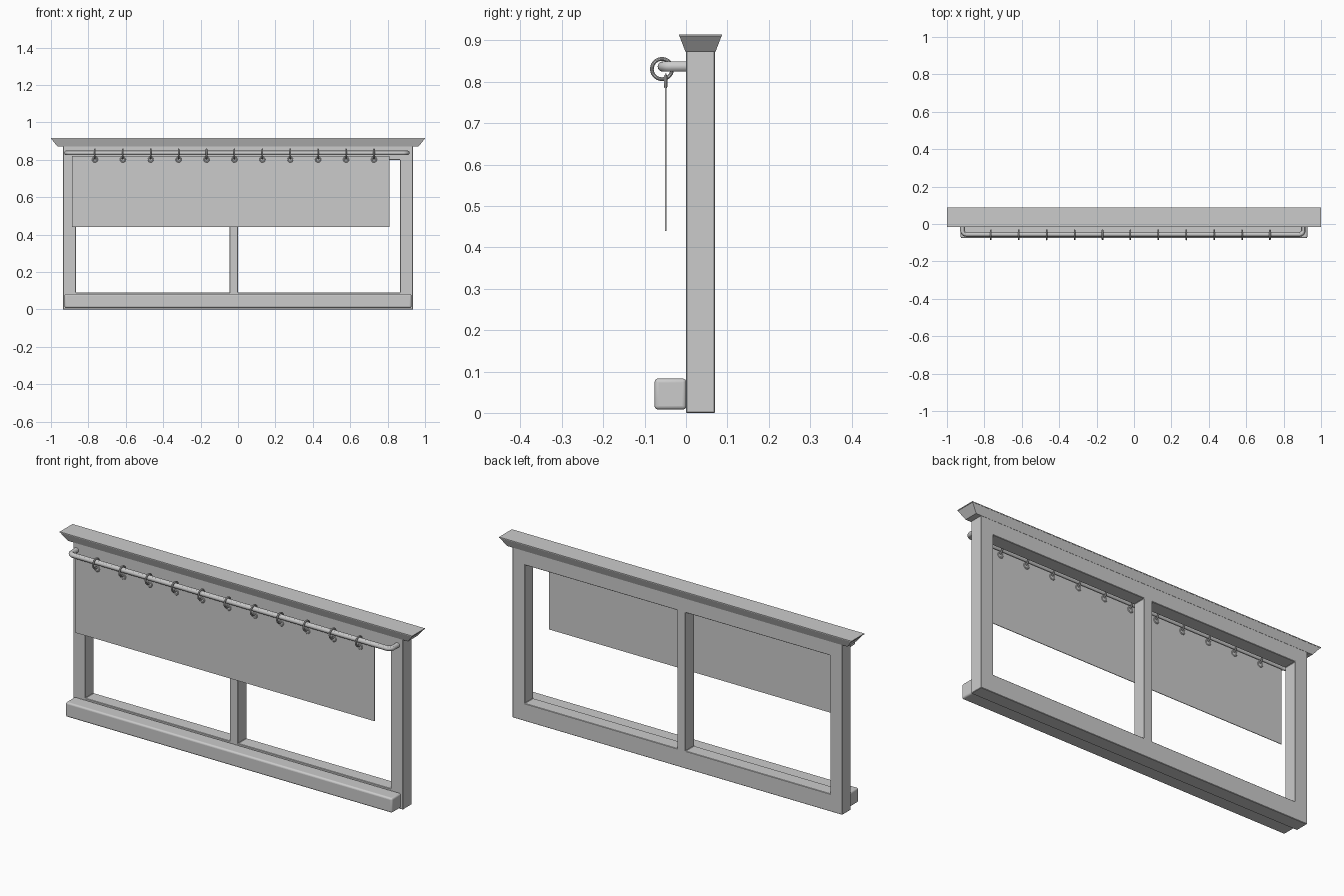
import bpy, bmesh
from math import pi, sin, cos

if "Cube" in bpy.data.objects:
    bpy.data.objects.remove(bpy.data.objects["Cube"])


def add_mesh(name, bm):
    bmesh.ops.recalc_face_normals(bm, faces=bm.faces)
    me = bpy.data.meshes.new(name)
    bm.to_mesh(me)
    bm.free()
    ob = bpy.data.objects.new(name, me)
    bpy.context.collection.objects.link(ob)
    return ob


def smooth(ob):
    bpy.ops.object.select_all(action='DESELECT')
    ob.select_set(True)
    bpy.context.view_layer.objects.active = ob
    bpy.ops.object.shade_smooth_by_angle(angle=pi / 6)


def bevel(ob, width, segments):
    m = ob.modifiers.new("soft_edges", 'BEVEL')
    m.width, m.segments, m.limit_method = width, segments, 'ANGLE'


def frustum(name, lower, upper):
    # each level: x0, x1, y0, y1, z
    bm = bmesh.new()
    rings = []
    for x0, x1, y0, y1, z in (lower, upper):
        rings.append([bm.verts.new(p) for p in
                      ((x0, y0, z), (x1, y0, z), (x1, y1, z), (x0, y1, z))])
    a, b = rings
    bm.faces.new(a)
    bm.faces.new(b)
    for i in range(4):
        j = (i + 1) % 4
        bm.faces.new((a[i], a[j], b[j], b[i]))
    return add_mesh(name, bm)


def box(name, x0, x1, y0, y1, z0, z1):
    return frustum(name, (x0, x1, y0, y1, z0), (x0, x1, y0, y1, z1))


def torus(name, loc, major, minor, rot, seg=28):
    bpy.ops.mesh.primitive_torus_add(location=loc, rotation=rot, major_radius=major,
                                     minor_radius=minor, major_segments=seg, minor_segments=10)
    ob = bpy.context.object
    ob.name = name
    smooth(ob)
    return ob


# Window frame: one slab with two openings
xs = (-0.936, -0.867, -0.046, 0.0, 0.867, 0.936)
zs = (0.0, 0.09, 0.80, 0.875)
bm = bmesh.new()
grid = [[bm.verts.new((x, 0.0, z)) for z in zs] for x in xs]
for i in range(5):
    for k in range(3):
        if k == 1 and i in (1, 3):
            continue
        bm.faces.new((grid[i][k], grid[i + 1][k], grid[i + 1][k + 1], grid[i][k + 1]))
ext = bmesh.ops.extrude_face_region(bm, geom=bm.faces[:], use_keep_orig=True)
for v in ext["geom"]:
    if isinstance(v, bmesh.types.BMVert):
        v.co.y = 0.07
bevel(add_mesh("window_frame", bm), 0.002, 1)

# Flared crown moulding on top
crown = frustum("crown_moulding", (-0.966, 0.966, -0.001, 0.071, 0.872),
                (-0.998, 0.998, -0.016, 0.086, 0.911))
lip = box("crown_top_lip", -1.0, 1.0, -0.017, 0.087, 0.911, 0.915)

# Rounded sill at the front
sill = box("window_sill", -0.927, 0.927, -0.076, 0.001, 0.008, 0.083)
bevel(sill, 0.009, 4)
smooth(sill)

# Curtain rod with rounded returns to the frame
xl, xr, yf, zr, r = -0.917, 0.905, -0.056, 0.837, 0.022
path = [(xl, 0.004)]
path += [(xl + r - r * cos(t * pi / 16), yf + r - r * sin(t * pi / 16)) for t in range(9)]
path += [(xr - r + r * sin(t * pi / 16), yf + r - r * cos(t * pi / 16)) for t in range(9)]
path += [(xr, 0.004)]
cu = bpy.data.curves.new("curtain_rod", 'CURVE')
cu.dimensions = '3D'
cu.bevel_depth, cu.bevel_resolution, cu.use_fill_caps = 0.0125, 4, True
sp = cu.splines.new('POLY')
sp.points.add(len(path) - 1)
for p, (x, y) in zip(sp.points, path):
    p.co = (x, y, zr, 1)
rod = bpy.data.objects.new("curtain_rod", cu)
bpy.context.collection.objects.link(rod)
bpy.ops.object.select_all(action='DESELECT')
rod.select_set(True)
bpy.context.view_layer.objects.active = rod
bpy.ops.object.convert(target='MESH')
smooth(bpy.context.object)

# Curtain panel
box("curtain", -0.888, 0.81, -0.0505, -0.0475, 0.44, 0.82)

# Rings on the rod, each with a small eyelet through the curtain
for i in range(11):
    x = -0.765 + 0.1492 * i
    torus(f"curtain_ring_{i + 1}", (x, -0.058, 0.831), 0.0245, 0.0045, (0, pi / 2, 0))
    torus(f"curtain_eyelet_{i + 1}", (x, -0.049, 0.801), 0.0125, 0.004, (pi / 2, 0, 0), 20)
